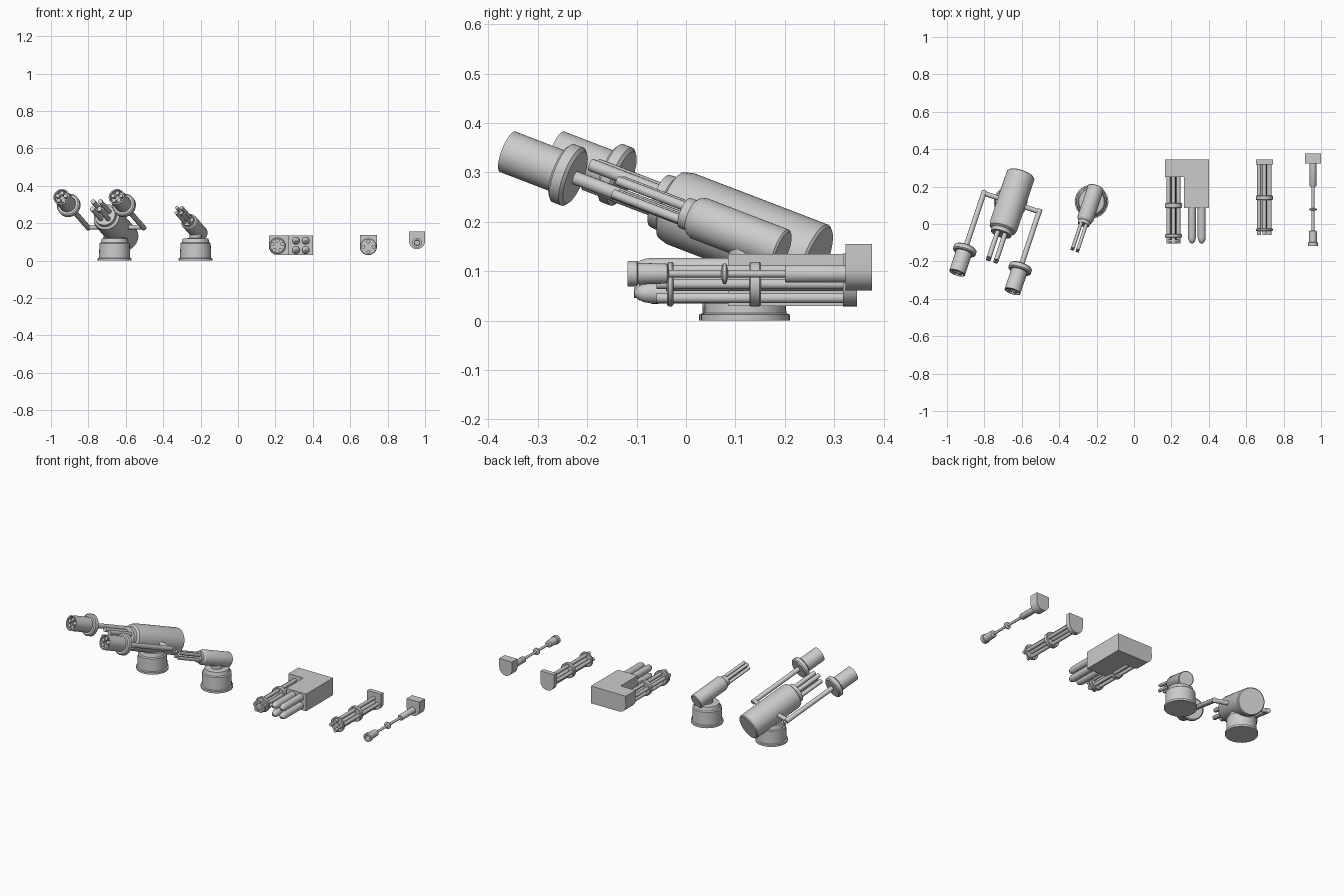
import bpy, bmesh, math
from mathutils import Matrix, Vector

if "Cube" in bpy.data.objects:
    bpy.data.objects.remove(bpy.data.objects["Cube"])

def at(x, y, z):
    return Matrix.Translation((x, y, z))

def finish(name, bm, M):
    bm.transform(M)
    bmesh.ops.recalc_face_normals(bm, faces=bm.faces)
    me = bpy.data.meshes.new(name)
    bm.to_mesh(me)
    bm.free()
    ob = bpy.data.objects.new(name, me)
    bpy.context.collection.objects.link(ob)
    return ob

def lathe(name, prof, M, n=24):
    """Revolve (radius, forward distance) points; forward is local -y."""
    bm = bmesh.new()
    rings = []
    for r, d in prof:
        rings.append([bm.verts.new((r * math.cos(k * math.tau / n), -d,
                                    r * math.sin(k * math.tau / n))) for k in range(n)])
    for a, b in zip(rings, rings[1:]):
        for k in range(n):
            bm.faces.new((a[k], a[(k + 1) % n], b[(k + 1) % n], b[k]))
    bm.faces.new(rings[0])
    bm.faces.new(rings[-1])
    return finish(name, bm, M)

def rod(name, r, d0, d1, M, n=24):
    return lathe(name, [(r, d0), (r, d1)], M, n)

def prism(name, pts, y0, y1):
    """Extrude an xz outline from y0 to y1."""
    bm = bmesh.new()
    f = bm.faces.new([bm.verts.new((x, y0, z)) for x, z in pts])
    ext = bmesh.ops.extrude_face_region(bm, geom=[f])
    vs = [v for v in ext["geom"] if isinstance(v, bmesh.types.BMVert)]
    bmesh.ops.translate(bm, verts=vs, vec=(0, y1 - y0, 0))
    return finish(name, bm, Matrix())

def arc(cx, cz, r, a0, a1, n):
    return [(cx + r * math.cos(math.radians(a0 + (a1 - a0) * k / n)),
             cz + r * math.sin(math.radians(a0 + (a1 - a0) * k / n))) for k in range(n + 1)]

def bracket(name, cx, cz, r, top, y0, y1):
    prism(name, [(cx + r, top), (cx - r, top)] + arc(cx, cz, r, 180, 360, 16), y0, y1)

UP = Matrix.Rotation(math.radians(-90), 4, 'X')
SIDE = Matrix.Rotation(math.radians(90), 4, 'Z')

def aim(x, y, z, yaw, pitch=20):
    return at(x, y, z) @ Matrix.Rotation(math.radians(-yaw), 4, 'Z') \
        @ Matrix.Rotation(math.radians(-pitch), 4, 'X')

def pedestal(name, x, y, neck_r, neck_top):
    lathe(name, [(.09, 0), (.09, .012), (.083, .015), (.081, .092), (.074, .097),
                 (.068, .118), (neck_r, .12), (neck_r, neck_top)], at(x, y, 0) @ UP, 32)

def barrel_cluster(name, M, count, ring, r, d0, d1, phase=0, n=14):
    for k in range(count):
        a = phase + k * math.tau / count
        rod(f"{name}_{k + 1}", r, d0, d1, M @ at(ring * math.cos(a), 0, ring * math.sin(a)), n)

# large turret
pedestal("large_turret_base", -.66, .116, .058, .16)
L = aim(-.655, .115, .178, 18.5)
lathe("large_turret_body", [(.072, -.168), (.077, -.163), (.077, .14), (.072, .16),
                            (.058, .168), (.056, .188)], L, 40)
barrel_cluster("large_turret_barrel", L, 4, .029, .013, .18, .345, math.pi / 4)
for label, s in (("left", -1), ("right", 1)):
    G = L @ at(s * .156, 0, 0)
    # side arm and its long tube
    rod(label + "_arm", .013, 0, .16, L @ Matrix.Rotation(math.radians(90 * s), 4, 'Z'), 14)
    rod(label + "_gun_tube", .014, -.013, .345, G, 14)
    lathe(label + "_gun_flange", [(.056, .325), (.063, .331), (.063, .352), (.056, .358)], G, 32)
    # muzzle drum with recessed barrels
    lathe(label + "_gun_drum", [(.044, .35), (.044, .478), (.037, .478), (.037, .45)], G, 32)
    barrel_cluster(label + "_gun_muzzle", G, 5, .023, .011, .44, .474, math.pi / 2, 12)

# small turret
pedestal("small_turret_base", -.227, .12, .033, .16)
S = aim(-.229, .12, .171, 18.5)
lathe("small_turret_body", [(.04, -.085), (.044, -.081), (.044, .105), (.038, .117),
                            (.033, .121), (.032, .138)], S, 32)
barrel_cluster("small_turret_barrel", S, 4, .02, .0095, .12, .29, math.pi / 4)

# combined rotary gun and rocket pod
GX, GZ = .211, .079
prism("pod_back_housing", [(.401, .135), (.166, .135)] + arc(GX, GZ - .003, .046, 180, 270, 10)
      + [(.401, .03)], .25, .346)
prism("pod_rocket_housing", [(.401, .135), (.267, .135), (.267, .03), (.401, .03)], .085, .26)
for x in (.31, .362):
    for z in (.056, .106):
        lathe("rocket", [(.0215, -.12), (.0215, .07), (.019, .085), (.013, .098), (.005, .104)],
              at(x, 0, z), 18)

def rotary(name, x, z, count, back, tip, rings, ring_r):
    M = at(x, 0, z)
    barrel_cluster(name + "_barrel", M, count, .028, .0105, -back, -tip, math.pi / 2)
    rod(name + "_core", .014, -back, -(tip + .02), M, 16)
    for y0, y1 in rings:
        lathe(name + "_ring", [(ring_r - .003, -y1), (ring_r, -y1 + .003),
                               (ring_r, -y0 - .003), (ring_r - .003, -y0)], M, 28)

rotary("pod_gun", GX, GZ, 5, .255, -.105, [(.085, .112), (-.073, -.053)], .045)
lathe("pod_gun_muzzle_band", [(.038, .083), (.038, .095)], at(GX, 0, GZ), 24)

# single rotary gun
bracket("rotary_gun_bracket", .697, .075, .046, .136, .318, .346)
rotary("rotary_gun", .697, .074, 4, .322, -.06, [(.128, .152), (-.038, -.025)], .045)

# slim cannon
bracket("cannon_bracket", .957, .104, .043, .155, .323, .376)
C = at(.957, 0, .095)
lathe("cannon_barrel", [(.018, -.33), (.018, -.203), (.016, -.2), (.0075, -.2), (.0075, .04)], C)
lathe("cannon_collar", [(.009, -.085), (.021, -.081), (.021, -.075), (.009, -.071)], C)
lathe("cannon_muzzle", [(.012, .034), (.02, .038), (.022, .097), (.026, .099), (.026, .118),
                        (.015, .118), (.013, .07)], C)

# smooth shading with sharp edges kept
bpy.ops.object.select_all(action='SELECT')
bpy.context.view_layer.objects.active = bpy.context.selected_objects[0]
bpy.ops.object.shade_smooth_by_angle(angle=math.radians(35))
